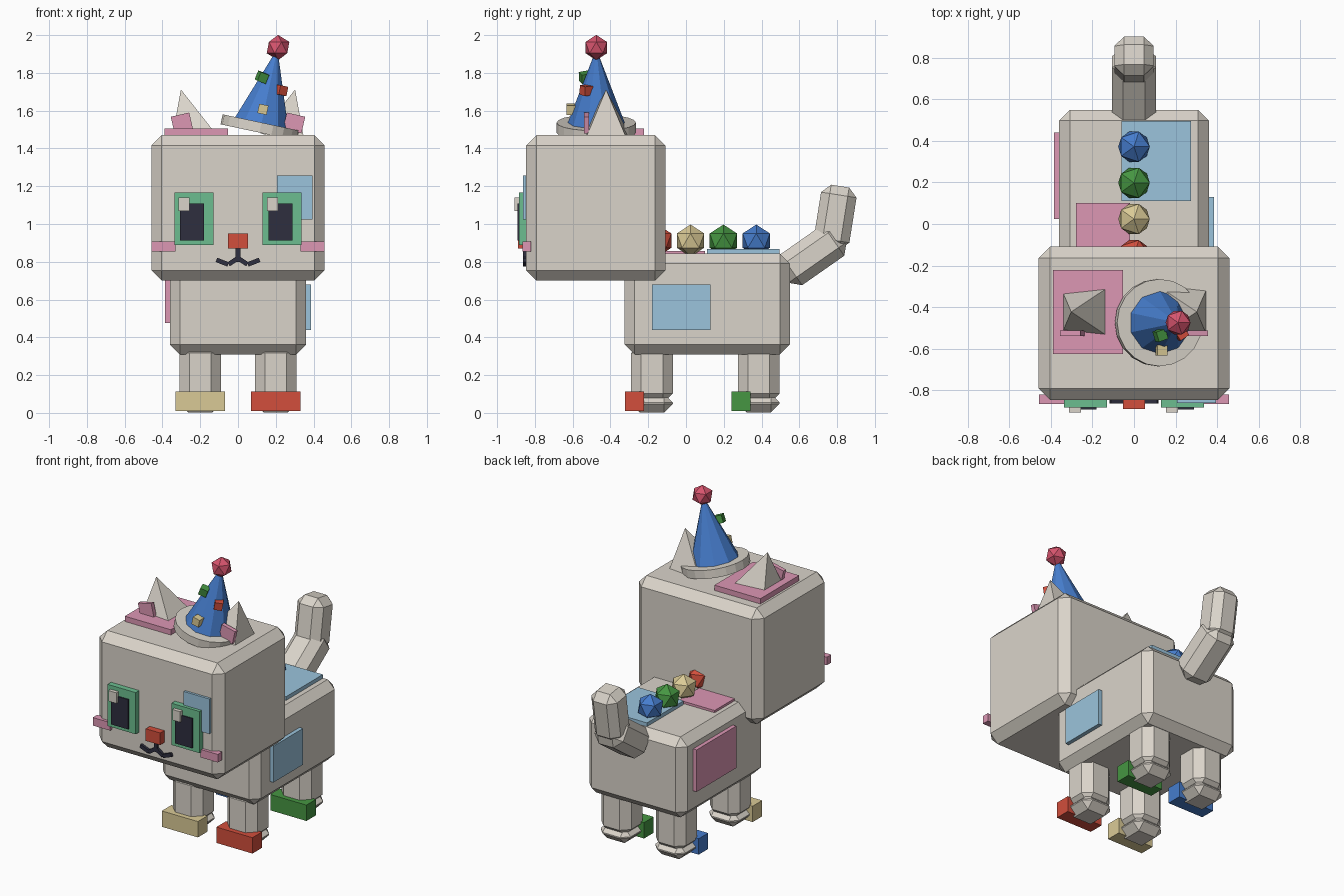
import bpy, bmesh, math
from mathutils import Matrix, Euler

if "Cube" in bpy.data.objects:
    bpy.data.objects.remove(bpy.data.objects["Cube"])


def srgb(r, g, b):
    return tuple((c / 255 / 12.92) if c < 11 else ((c / 255 + 0.055) / 1.055) ** 2.4 for c in (r, g, b)) + (1,)


MATS = {}
for name, rgb in {
    "warm_grey": (218, 212, 202), "red": (210, 78, 60), "blue": (70, 125, 205),
    "green": (70, 150, 66), "tan": (218, 202, 150), "pink": (220, 151, 180),
    "light_blue": (155, 196, 220), "eye_green": (108, 190, 144),
    "dark": (46, 46, 62), "rose": (215, 84, 110),
}.items():
    m = bpy.data.materials.new(name)
    m.diffuse_color = srgb(*rgb)
    m.use_nodes = True
    m.node_tree.nodes["Principled BSDF"].inputs["Base Color"].default_value = m.diffuse_color
    MATS[name] = m


def finish(name, bm, mat, loc, rot=(0, 0, 0)):
    me = bpy.data.meshes.new(name)
    bm.to_mesh(me)
    bm.free()
    me.materials.append(MATS[mat])
    ob = bpy.data.objects.new(name, me)
    ob.location = loc
    ob.rotation_euler = [math.radians(a) for a in rot]
    bpy.context.collection.objects.link(ob)
    return ob


def box(name, mat, loc, size, bevel=0, rot=(0, 0, 0)):
    bm = bmesh.new()
    bmesh.ops.create_cube(bm, size=1, matrix=Matrix.Diagonal((*size, 1)))
    if bevel:
        bmesh.ops.bevel(bm, geom=bm.edges[:], offset=bevel, segments=1, affect='EDGES')
    return finish(name, bm, mat, loc, rot)


def span(name, mat, x, y, z, bevel=0):
    """Box given by its extents along each axis."""
    return box(name, mat, [(a + b) / 2 for a, b in (x, y, z)],
               [abs(b - a) for a, b in (x, y, z)], bevel)


def cone(name, mat, loc, sides, r1, r2, depth, rot=(0, 0, 0), spin=0):
    """Cone or cylinder whose base centre sits at loc."""
    bm = bmesh.new()
    bmesh.ops.create_cone(bm, cap_ends=True, segments=sides, radius1=r1, radius2=r2, depth=depth,
                          matrix=Matrix.Translation((0, 0, depth / 2)) @ Matrix.Rotation(math.radians(spin), 4, 'Z'))
    return finish(name, bm, mat, loc, rot)


def ball(name, mat, loc, r):
    bm = bmesh.new()
    bmesh.ops.create_icosphere(bm, subdivisions=1, radius=r)
    return finish(name, bm, mat, loc)


# Body and head
span("body", "warm_grey", (-.36, .36), (-.325, .55), (.31, .843), .052)
span("head", "warm_grey", (-.459, .459), (-.847, -.108), (.70, 1.47), .055)

# Legs, feet and coloured toe blocks
toes = {("left", "front"): "tan", ("right", "front"): "red",
        ("left", "back"): "blue", ("right", "back"): "green"}
for (side, end), col in toes.items():
    x = -.2 if side == "left" else .2
    y = -.18 if end == "front" else .385
    tag = f"{end}_{side}"
    box(f"{tag}_leg", "warm_grey", (x, y, .21), (.22, .22, .32), .052)
    box(f"{tag}_foot", "warm_grey", (x, y, .052), (.22, .22, .1), .046)
    box(f"{tag}_toe_block", col, (x, y - .093, .062), (.264, .1, .105))

# Tail
box("tail_base", "warm_grey", (0, .669, .836), (.21, .20, .376), .052, (-55, 0, 0))
box("tail_tip", "warm_grey", (0, .79, 1.035), (.19, .19, .335), .047, (-9, 0, 0))

# Beads along the back
for i, col in enumerate(("red", "tan", "green", "blue")):
    ball(f"back_bead_{i + 1}", col, (0, -.15 + .174 * i, .912), .085)

# Patches on body and head
span("back_blue_patch", "light_blue", (-.06, .275), (.11, .495), (.83, .868))
span("back_pink_patch", "pink", (-.28, -.02), (-.22, .10), (.83, .858))
span("left_side_patch", "pink", (-.386, -.35), (.024, .44), (.477, .755))
span("right_side_patch", "light_blue", (.35, .386), (-.18, .13), (.44, .68))
span("head_top_patch", "pink", (-.39, -.053), (-.627, -.222), (1.45, 1.505))
span("face_patch", "light_blue", (.206, .394), (-.863, -.83), (1.024, 1.256))

# Face: eyes, cheeks and mouth on both sides
for side, s in (("left", -1), ("right", 1)):
    cx = s * .234
    span(f"{side}_eye", "eye_green", (cx - .103, cx + .103), (-.884, -.83), (.89, 1.166))
    span(f"{side}_pupil", "dark", (cx - .072, cx + .054), (-.892, -.87), (.912, 1.109))
    span(f"{side}_eye_glint", "warm_grey", (cx - .08, cx - .022), (-.908, -.87), (1.07, 1.14))
    span(f"{side}_cheek", "pink", (s * .33, s * .458), (-.866, -.82), (.854, .907))
    for part, a, b in (("inner", (0, .82), (.05, .786)), ("outer", (.052, .786), (.114, .81))):
        dx, dz = s * (b[0] - a[0]), b[1] - a[1]
        box(f"{side}_mouth_{part}", "dark", (s * (a[0] + b[0]) / 2, -.85, (a[1] + b[1]) / 2),
            (math.hypot(dx, dz), .028, .024), 0, (0, -math.degrees(math.atan(dz / dx)), 0))
    # Ears
    cone(f"{side}_ear", "warm_grey", (s * .237, -.423, 1.45), 4, .172, 0, .27, (0, s * 14, 0), 45)
    box(f"{side}_inner_ear", "pink", (s * .297, -.526, 1.535), (.1, .027, .09), 0, (0, s * 13, 0))
span("nose", "red", (-.053, .053), (-.89, -.83), (.87, .95))
span("mouth_stem", "dark", (-.012, .012), (-.864, -.836), (.80, .875))

# Party hat
TILT = (0, 12, 0)
cone("hat_brim", "warm_grey", (.113, -.475, 1.484), 20, .21, .21, .054, TILT)
cone("hat_cone", "blue", (.122, -.475, 1.52), 10, .157, .012, .385, TILT)
ball("hat_pompom", "rose", (.212, -.475, 1.934), .067)
for i, (col, loc, rot) in enumerate((("green", (.127, -.535, 1.777), (10, 20, 20)),
                                     ("red", (.227, -.528, 1.708), (5, 10, 35)),
                                     ("tan", (.132, -.608, 1.607), (0, 12, 0)))):
    box(f"hat_cube_{i + 1}", col, loc, (.05, .05, .05), 0, rot)
